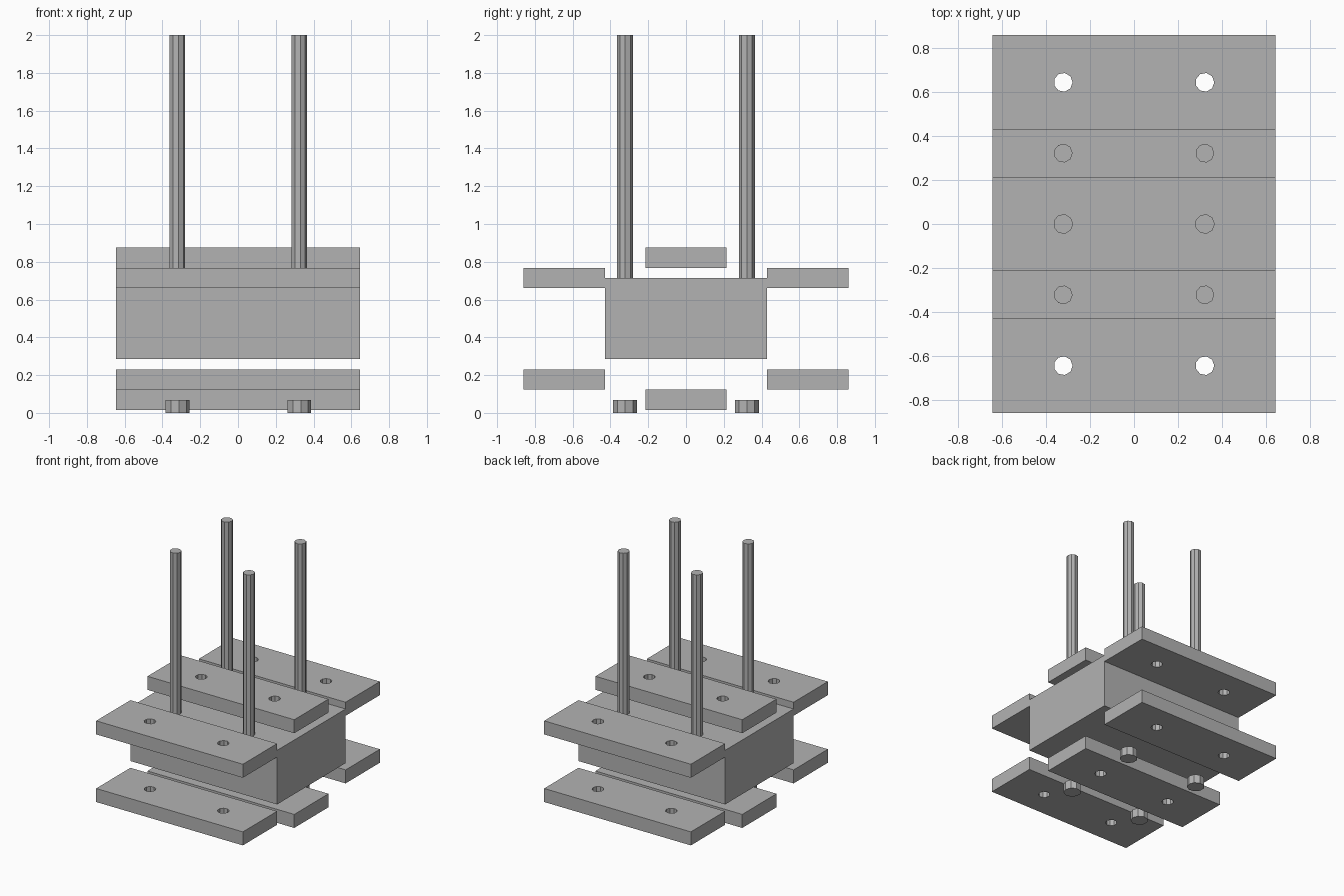
import bpy, bmesh, math

cube = bpy.data.objects.get("Cube")
if cube:
    bpy.data.objects.remove(cube, do_unlink=True)

U = 0.1075                       # plate thickness, the unit of the design
HALF_X, BOLT_X, BOLT_Y = 6 * U, 3 * U, 3 * U
SIDES, ROD_R, HEAD_R = 9, 0.043, 0.0645
LOW = 0.0155                     # underside of the lowest plate

grey = bpy.data.materials.new("plain_grey")
grey.use_nodes = True
COLOUR = (0.45, 0.45, 0.45, 1)
grey.diffuse_color = COLOUR
grey.node_tree.nodes["Principled BSDF"].inputs["Base Color"].default_value = COLOUR


def ring(x, y, r):
    return [(x + r * math.cos(math.tau * i / SIDES),
             y + r * math.sin(math.tau * i / SIDES)) for i in range(SIDES)]


def prism(name, outline, z0, z1, holes=()):
    """Extrude a flat outline, with optional holes, from z0 to z1."""
    bm = bmesh.new()
    edges = []
    for loop in (outline, *holes):
        vs = [bm.verts.new((x, y, z0)) for x, y in loop]
        edges += [bm.edges.new((v, vs[i - 1])) for i, v in enumerate(vs)]
    if holes:
        bmesh.ops.triangle_fill(bm, use_beauty=True, edges=edges)
    else:
        bm.faces.new(bm.verts)
    res = bmesh.ops.extrude_face_region(bm, geom=bm.faces[:], use_keep_orig=True)
    top = [g for g in res["geom"] if isinstance(g, bmesh.types.BMVert)]
    bmesh.ops.translate(bm, verts=top, vec=(0, 0, z1 - z0))
    bmesh.ops.recalc_face_normals(bm, faces=bm.faces)
    mesh = bpy.data.meshes.new(name)
    bm.to_mesh(mesh)
    bm.free()
    mesh.materials.append(grey)
    obj = bpy.data.objects.new(name, mesh)
    bpy.context.collection.objects.link(obj)


def rectangle(y, half_y):
    return [(-HALF_X, y - half_y), (HALF_X, y - half_y),
            (HALF_X, y + half_y), (-HALF_X, y + half_y)]


# Central block
block_z = LOW + 2.5 * U
prism("central_block", rectangle(0, 4 * U), block_z, block_z + 4 * U)

# Drilled plates: three below and three above, the middle ones further out
for level, middle_z, outer_z in (("lower", LOW, LOW + U),
                                 ("upper", LOW + 7 * U, LOW + 6 * U)):
    for place, y, z in (("front", -6 * U, outer_z), ("middle", 0, middle_z),
                        ("back", 6 * U, outer_z)):
        holes = [ring(side * BOLT_X, y, ROD_R) for side in (-1, 1)]
        prism(f"{level}_{place}_plate", rectangle(y, 2 * U), z, z + U, holes)

# Rods standing in the block, with loose bolt heads below
for side, sx in (("right", -1), ("left", 1)):
    for place, sy in (("front", -1), ("back", 1)):
        x, y = sx * BOLT_X, sy * BOLT_Y
        prism(f"{place}_{side}_rod", ring(x, y, ROD_R), block_z + 2 * U, 2)
        prism(f"{place}_{side}_bolt_head", ring(x, y, HEAD_R), 0, 0.069)
